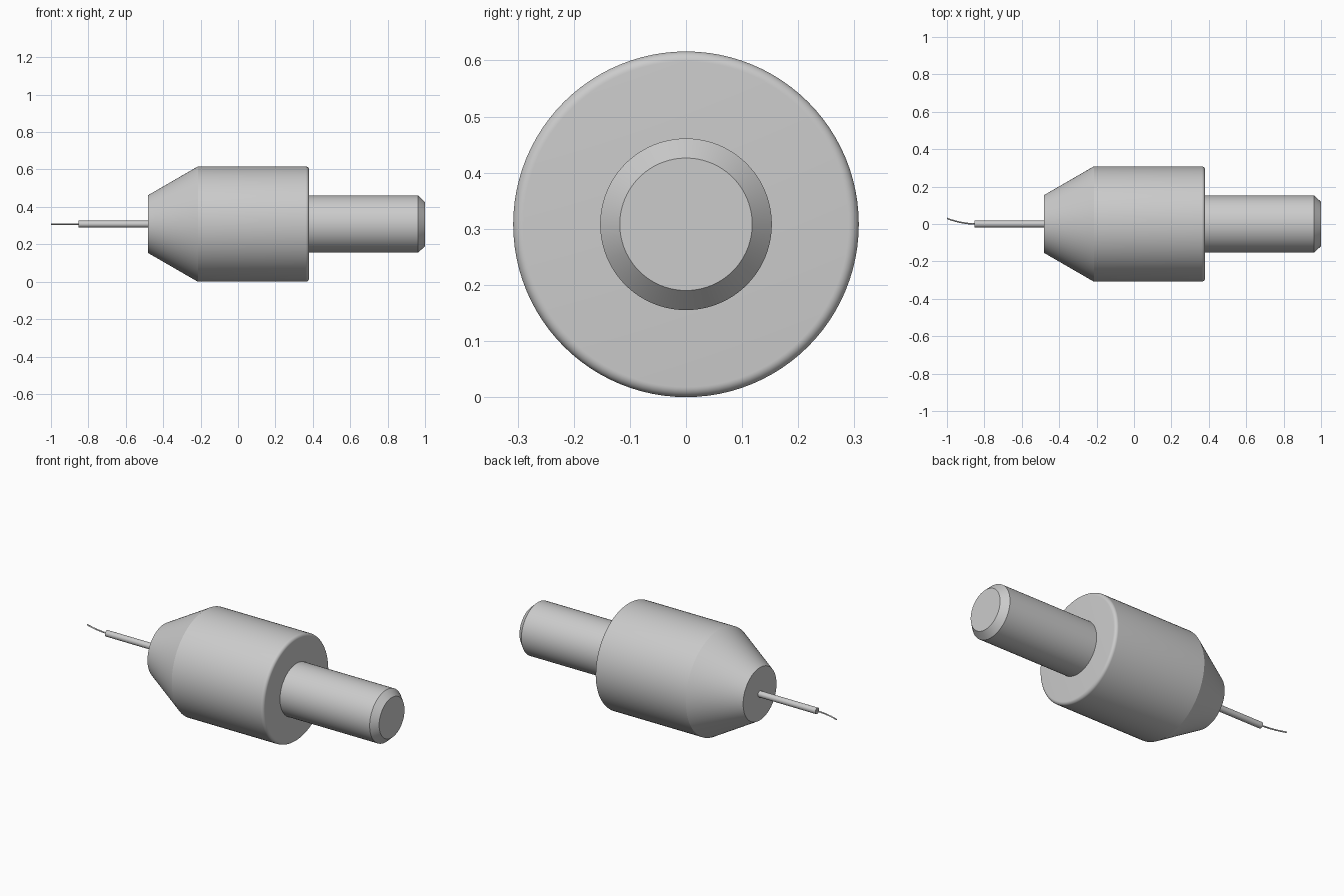
import bpy, bmesh, math
from mathutils import Matrix, Vector

cube = bpy.data.objects.get("Cube")
if cube:
    bpy.data.objects.remove(cube)

AXIS_Z = 0.308

grey = bpy.data.materials.new("plain grey")
grey.use_nodes = True
grey.diffuse_color = (0.6, 0.6, 0.6, 1)
grey.node_tree.nodes["Principled BSDF"].inputs["Base Color"].default_value = grey.diffuse_color


def finish(bm, name):
    """Turn a bmesh into a smooth object with sharp edges kept."""
    bmesh.ops.recalc_face_normals(bm, faces=bm.faces)
    mesh = bpy.data.meshes.new(name)
    bm.to_mesh(mesh)
    bm.free()
    mesh.materials.append(grey)
    obj = bpy.data.objects.new(name, mesh)
    bpy.context.collection.objects.link(obj)
    bpy.ops.object.select_all(action='DESELECT')
    obj.select_set(True)
    bpy.context.view_layer.objects.active = obj
    bpy.ops.object.shade_smooth_by_angle(angle=math.radians(25))
    return obj


def sweep(name, rings, sides):
    """Skin capped circles given as (centre, radius), all facing along x."""
    bm = bmesh.new()
    loops = []
    for centre, radius in rings:
        spin = [Matrix.Rotation(math.tau * i / sides, 3, 'X') for i in range(sides)]
        loops.append([bm.verts.new(Vector(centre) + r @ Vector((0, 0, radius))) for r in spin])
    for a, b in zip(loops, loops[1:]):
        for i in range(sides):
            j = (i + 1) % sides
            bm.faces.new((a[i], a[j], b[j], b[i]))
    bm.faces.new(loops[0])
    bm.faces.new(loops[-1])
    return finish(bm, name)


def turned(name, profile, sides):
    """Solid of revolution about the long axis from (x, radius) points."""
    return sweep(name, [((x, 0, AXIS_Z), r) for x, r in profile], sides)


# Main body: tapered nose, straight barrel, rounded rear rim
FILLET = 0.018
rim = [(0.38 - FILLET + FILLET * math.sin(t), 0.308 - FILLET + FILLET * math.cos(t))
       for t in (math.pi / 2 * k / 8 for k in range(9))]
turned("body", [(-0.48, 0.155), (-0.215, 0.308)] + rim, 96)

# Shaft with chamfered end
turned("shaft", [(0.36, 0.153), (0.963, 0.153), (1.0, 0.118)], 96)

# Thin sleeve leaving the nose
turned("sleeve", [(-0.853, 0.018), (-0.47, 0.018)], 32)

# Fine wire bending sideways at its tip
STEPS = 14
wire = []
for k in range(STEPS + 1):
    t = k / STEPS
    wire.append(((-0.84 - 0.16 * t, 0.03 * t ** 2, AXIS_Z), 0.004))
sweep("wire", wire, 12)
